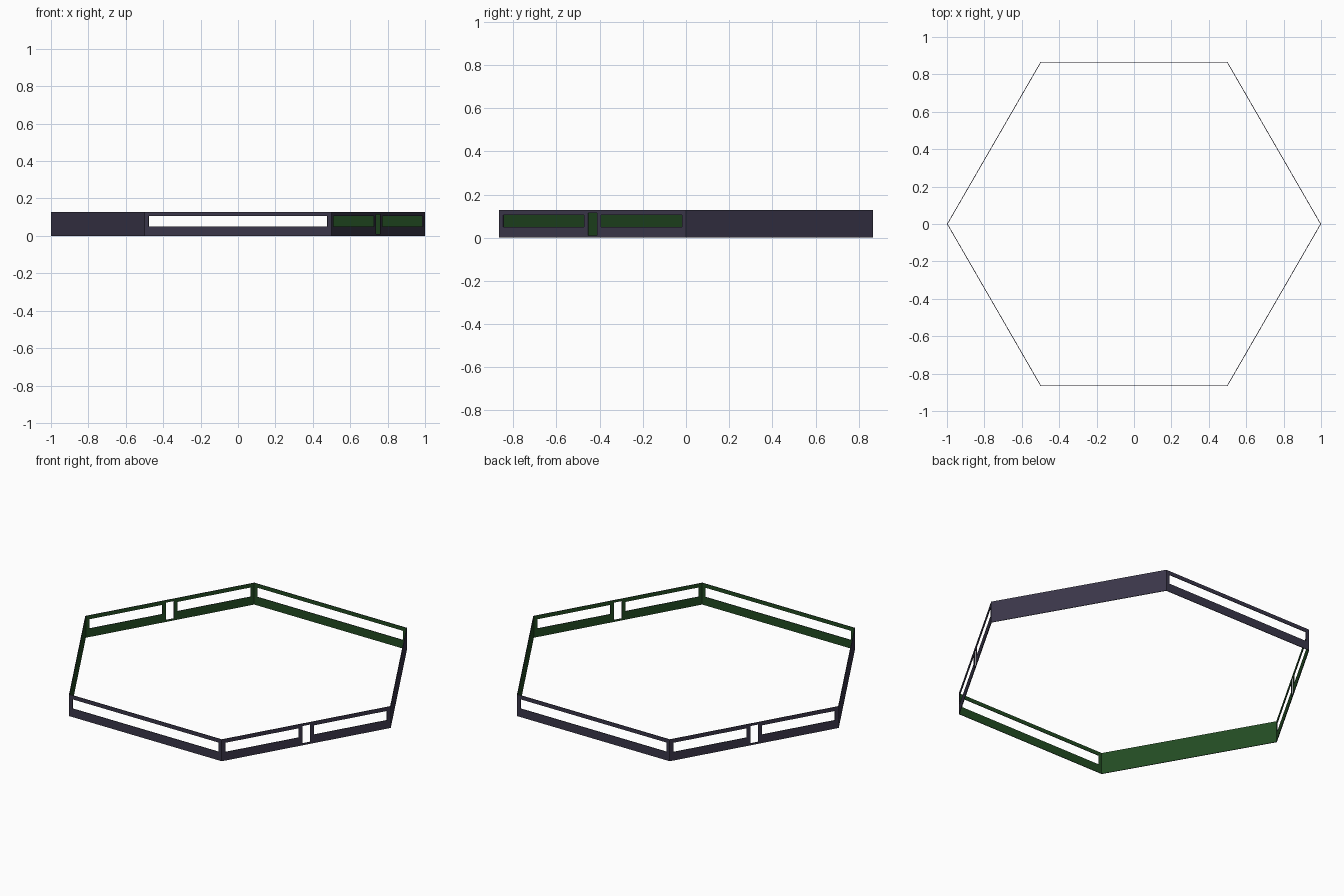
import bpy, bmesh, math
from mathutils import Vector

if "Cube" in bpy.data.objects:
    bpy.data.objects.remove(bpy.data.objects["Cube"])

HEIGHT = 0.128
THICK = 0.004          # wall depth, as a fraction of the radius


def material(name, rgb):
    m = bpy.data.materials.new(name)
    m.diffuse_color = (*rgb, 1)
    m.use_nodes = True
    m.node_tree.nodes["Principled BSDF"].inputs["Base Color"].default_value = m.diffuse_color
    return m


slate = material("dark slate", (0.042, 0.037, 0.067))
green = material("dark green", (0.016, 0.070, 0.016))

# Openings as (start, end, bottom, top); start and end run 0..1 along the wall
LONG_WINDOW = [(0.022, 0.978, 0.05, 0.105)]
DOOR_AND_WINDOWS = [(0.022, 0.455, 0.05, 0.105),
                    (0.477, 0.523, 0.011, 0.114),
                    (0.545, 0.978, 0.05, 0.105)]


def wall(name, a, b, openings):
    """Thin wall from a to b with cut openings, slate outside and green inside."""
    us = sorted({0.0, 1.0, *(v for o in openings for v in o[:2])})
    zs = sorted({0.0, HEIGHT, *(v for o in openings for v in o[2:])})
    bm = bmesh.new()
    grid = [[bm.verts.new((*a.lerp(b, u), z)) for z in zs] for u in us]
    for i in range(len(us) - 1):
        for j in range(len(zs) - 1):
            u, z = (us[i] + us[i + 1]) / 2, (zs[j] + zs[j + 1]) / 2
            if not any(o[0] < u < o[1] and o[2] < z < o[3] for o in openings):
                bm.faces.new((grid[i][j], grid[i + 1][j],
                              grid[i + 1][j + 1], grid[i][j + 1]))
    # inner skin, drawn in towards the centre so that corners mitre
    res = bmesh.ops.extrude_face_region(bm, geom=bm.faces[:], use_keep_orig=True)
    for g in res["geom"]:
        if isinstance(g, bmesh.types.BMVert):
            g.co.x *= 1 - THICK
            g.co.y *= 1 - THICK
        elif isinstance(g, bmesh.types.BMFace):
            g.material_index = 1
    bmesh.ops.recalc_face_normals(bm, faces=bm.faces[:])
    # remove the hidden mitre faces where walls meet
    along = (b - a).normalized()
    mid, half = (a + b) / 2, (b - a).length / 2
    hidden = [f for f in bm.faces
              if abs((f.calc_center_median().xy - mid).dot(along)) > half - THICK]
    bmesh.ops.delete(bm, geom=hidden, context='FACES')
    me = bpy.data.meshes.new(name)
    bm.to_mesh(me)
    bm.free()
    me.materials.append(slate)
    me.materials.append(green)
    ob = bpy.data.objects.new(name, me)
    bpy.context.collection.objects.link(ob)


# Six walls of the hexagon; opposite walls share the same openings
corners = [Vector((math.cos(math.radians(60 * i)), math.sin(math.radians(60 * i))))
           for i in range(6)]
names = ["back_right_wall", "back_window_wall", "back_left_door_wall",
         "front_left_wall", "front_window_wall", "front_right_door_wall"]
for i, name in enumerate(names):
    wall(name, corners[i], corners[(i + 1) % 6],
         [[], LONG_WINDOW, DOOR_AND_WINDOWS][i % 3])
